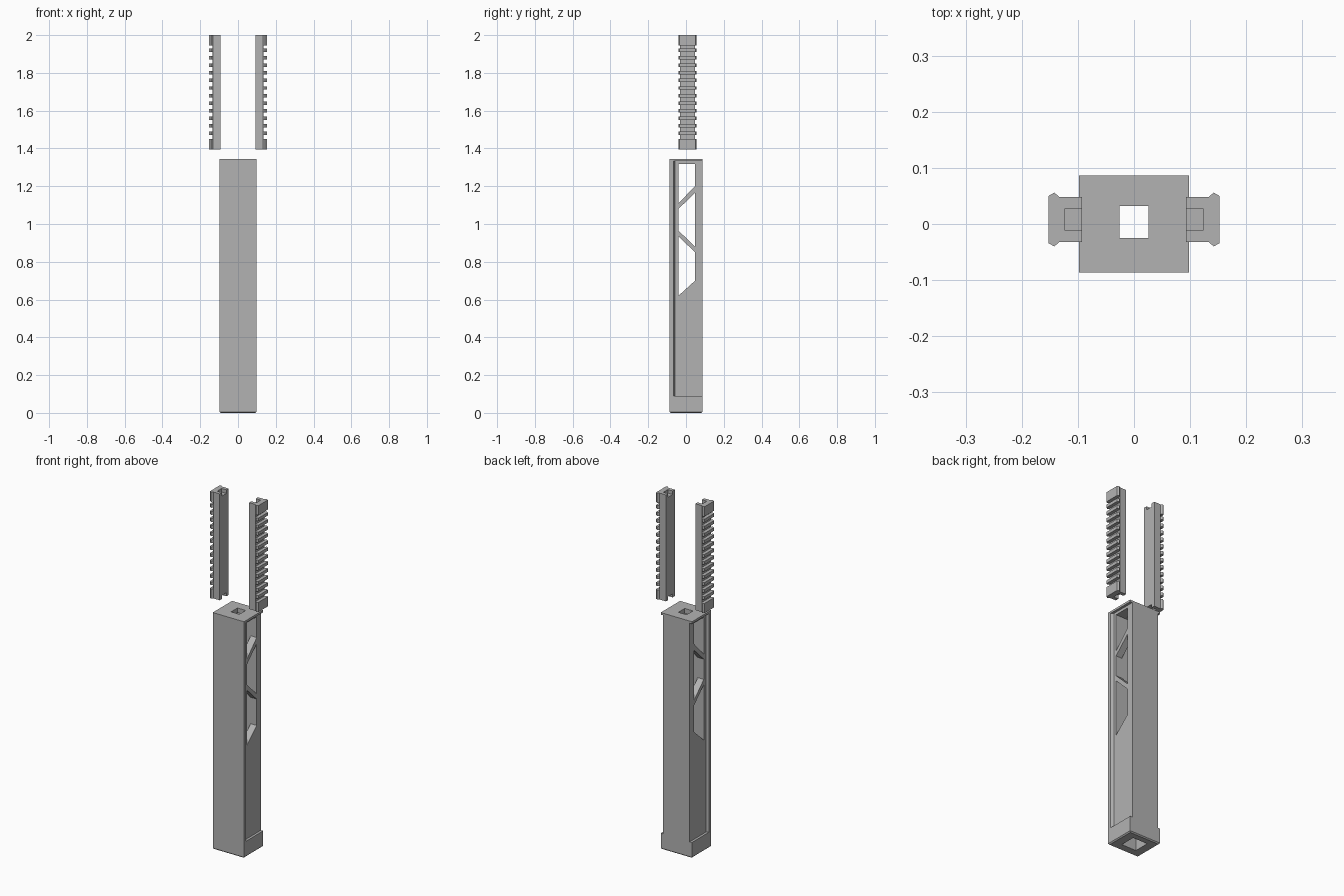
import bpy, bmesh
from mathutils import Vector

if "Cube" in bpy.data.objects:
    bpy.data.objects.remove(bpy.data.objects["Cube"], do_unlink=True)

grey = bpy.data.materials.new("plain_grey")
grey.use_nodes = True
colour = (0.45, 0.45, 0.45, 1)
grey.diffuse_color = colour
grey.node_tree.nodes["Principled BSDF"].inputs["Base Color"].default_value = colour


def prism(name, base, offset):
    """Extrude a closed polygon of 3D points along an offset."""
    bm = bmesh.new()
    face = bm.faces.new([bm.verts.new(p) for p in base])
    ext = bmesh.ops.extrude_face_region(bm, geom=[face])
    moved = [v for v in ext["geom"] if isinstance(v, bmesh.types.BMVert)]
    bmesh.ops.translate(bm, vec=Vector(offset), verts=moved)
    bmesh.ops.recalc_face_normals(bm, faces=bm.faces)
    mesh = bpy.data.meshes.new(name)
    bm.to_mesh(mesh)
    bm.free()
    mesh.materials.append(grey)
    obj = bpy.data.objects.new(name, mesh)
    bpy.context.collection.objects.link(obj)
    return obj


def box(name, x, y, z):
    corners = [(x[0], y[0]), (x[1], y[0]), (x[1], y[1]), (x[0], y[1])]
    return prism(name, [(a, b, z[0]) for a, b in corners], (0, 0, z[1] - z[0]))


def cut(target, cutter):
    cutter.hide_render = True
    mod = target.modifiers.new("cut", "BOOLEAN")
    mod.operation = "DIFFERENCE"
    mod.solver = "EXACT"
    mod.object = cutter
    bpy.context.view_layer.objects.active = target
    bpy.ops.object.modifier_apply(modifier=mod.name)
    bpy.data.objects.remove(cutter, do_unlink=True)


# Main shell with a narrow chamfer around its foot
HX, HY, TOP = 0.098, 0.0866, 1.345
shell = box("shell", (-HX, HX), (-HY, HY), (0, TOP))
bm = bmesh.new()
bm.from_mesh(shell.data)
foot = [e for e in bm.edges if all(v.co.z < 0.001 for v in e.verts)]
bmesh.ops.bevel(bm, geom=foot, offset=0.006, segments=1, affect="EDGES")
bm.to_mesh(shell.data)
bm.free()

# Inner cavity open at the foot, and the smaller hole in the top plate
cut(shell, box("cavity", (-0.046, 0.046), (-0.04, 0.048), (-0.1, 1.318)))
cut(shell, box("top_hole", (-0.026, 0.026), (-0.025, 0.032), (1.2, 1.5)))

# Side recesses, open toward the back
for s in (-1, 1):
    outline = [(0.112, -0.074), (0.084, -0.058), (0.084, 0.12), (0.112, 0.12)]
    cut(shell, prism("recess", [(s * x, y, 0.09) for x, y in outline], (0, 0, 1.243)))

# Windows running through both sides, divided by slanted struts
FRONT, BACK = -0.04, 0.048
windows = [
    (1.11, 1.20, 1.318, 1.318),
    (1.08, 0.965, 1.165, 0.88),
    (0.62, 0.70, 0.85, 0.935),
]
top_win, mid_win, low_win = windows
outlines = [
    [(FRONT, top_win[0]), (BACK, top_win[1]), (BACK, top_win[2]), (FRONT, top_win[3])],
    [(FRONT, mid_win[1]), (BACK, mid_win[3]), (BACK, mid_win[2]), (FRONT, mid_win[0])],
    [(FRONT, low_win[0]), (BACK, low_win[1]), (BACK, low_win[2]), (FRONT, low_win[3])],
]
for outline in outlines:
    cut(shell, prism("window", [(-0.2, y, z) for y, z in outline], (0.4, 0, 0)))

# Toothed rails floating above the shell
Z0, Z1, MID = 1.395, 2.0, 0.008
half = [(0.0925, 0.040), (0.133, 0.040), (0.142, 0.048), (0.1525, 0.042)]
profile = [(x, MID + y) for x, y in half] + [(x, MID - y) for x, y in reversed(half)]
for s, side in ((1, "left"), (-1, "right")):
    rail = prism(side + "_rail", [(s * x, y, Z0) for x, y in profile], (0, 0, Z1 - Z0))
    # Gaps between the twelve teeth and the solid end blocks
    edges = [1.45] + [1.48 + 0.04 * i + d for i in range(12) for d in (-0.009, 0.009)] + [1.945]
    for low, high in zip(edges[::2], edges[1::2]):
        cut(rail, box("gap", sorted((s * 0.134, s * 0.2)), (-0.1, 0.1), (low, high)))
    # Shallow pockets at the ends
    for z in ((Z0 - 0.02, Z0 + 0.02), (Z1 - 0.02, Z1 + 0.02)):
        cut(rail, box("pocket", sorted((s * 0.08, s * 0.123)), (MID - 0.02, MID + 0.02), z))
